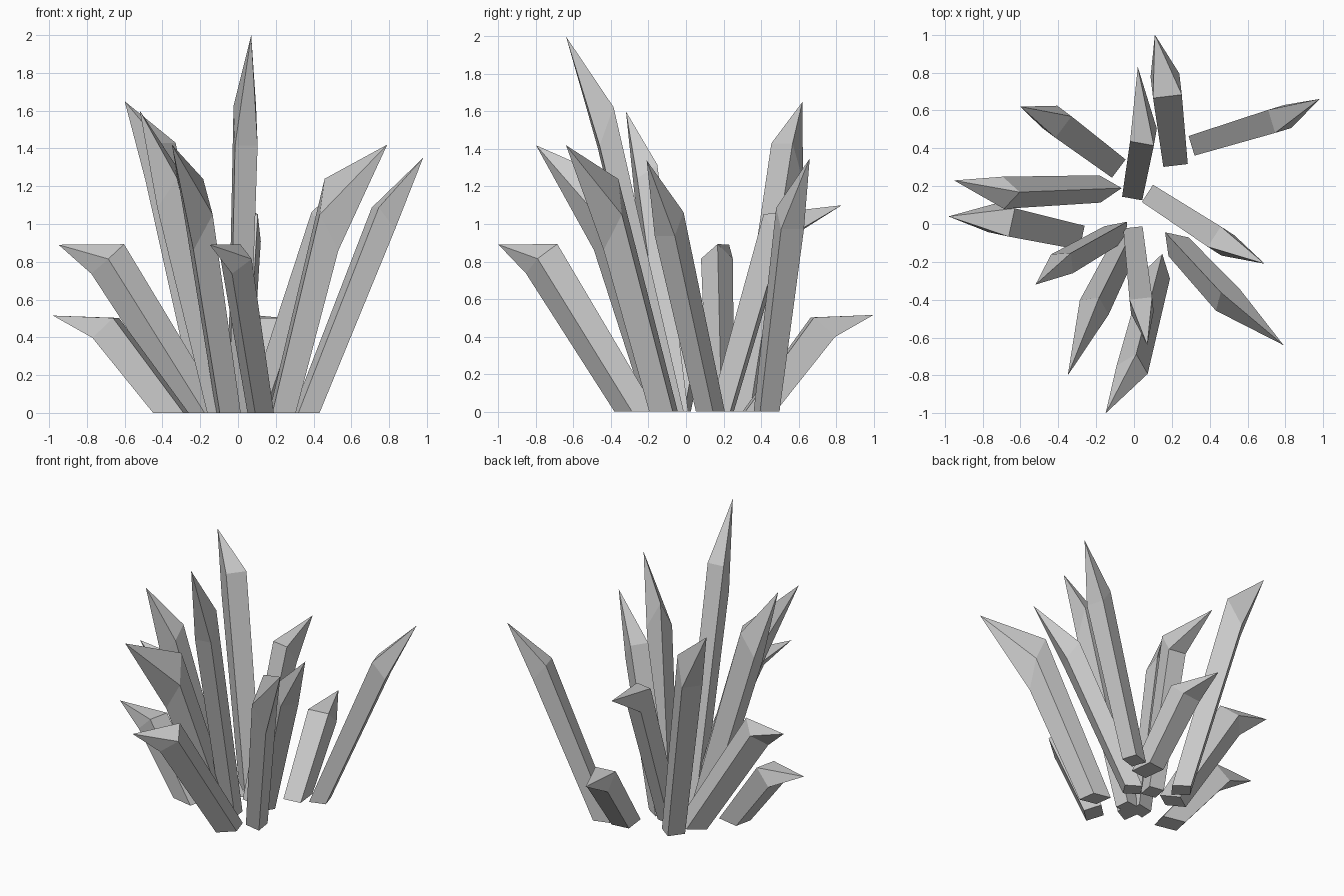
import bpy, bmesh, math
from mathutils import Vector

# base centre (x, y), shoulder centre, tip, radius, ridge spin, shoulder slope
CRYSTALS = [
    ((-0.18, 0.185), (-0.69, 0.165, 0.815), (-0.95, 0.23, 0.89), 0.10, 0, 0.02),
    ((0.12, -0.27), (-0.01, -0.77, 0.815), (-0.15, -1.0, 0.89), 0.10, 0, 0.02),
    ((-0.355, -0.055), (-0.70, 0.02, 0.45), (-0.98, 0.04, 0.515), 0.108, 45, 0.01),
    ((0.21, 0.39), (0.17, 0.73, 0.45), (0.11, 1.0, 0.515), 0.108, 45, 0.01),
    ((-0.05, -0.12), (-0.21, -0.44, 1.05), (-0.35, -0.80, 1.42), 0.10, 0, 0.16),
    ((0.235, -0.12), (0.495, -0.40, 1.05), (0.79, -0.64, 1.42), 0.10, 0, 0.16),
    ((0.0, -0.07), (0.04, -0.43, 1.52), (0.07, -0.64, 2.0), 0.085, 45, 0.13),
    ((-0.10, -0.05), (-0.38, -0.21, 1.20), (-0.52, -0.32, 1.60), 0.09, 20, 0.10),
    ((-0.13, 0.33), (-0.41, 0.54, 1.33), (-0.60, 0.62, 1.65), 0.10, 45, 0.12),
    ((0.36, 0.43), (0.77, 0.555, 1.03), (0.98, 0.66, 1.35), 0.09, 45, 0.05),
    ((0.12, 0.13), (0.46, -0.09, 1.0), (0.69, -0.21, 1.34), 0.09, 45, 0.06),
    ((0.0, 0.19), (0.05, 0.47, 0.98), (0.02, 0.83, 1.10), 0.09, 45, 0.08),
]


def crystal(index, base, shoulder, tip, radius, spin, slope):
    foot, neck = Vector((*base, 0)), Vector(shoulder)
    axis = (neck - foot).normalized()
    up = (Vector((0, 0, 1)) - axis * axis.z).normalized()
    side = axis.cross(up)
    bm = bmesh.new()
    low, high = [], []
    for k in range(4):
        a = math.radians(spin + 90 * k)
        ridge = 1.0 if spin == 45 else 1.15
        off = (up * math.cos(a) * ridge + side * math.sin(a) * (2 - ridge)) * radius
        # foot corner slides along the axis to the ground
        p = foot + off * 0.85
        low.append(bm.verts.new(p - axis * (p.z / axis.z)))
        high.append(bm.verts.new(neck + off + axis * slope * math.cos(a)))
    point = bm.verts.new(tip)
    bm.faces.new(low[::-1])
    for k in range(4):
        n = (k + 1) % 4
        bm.faces.new((low[k], low[n], high[n], high[k]))
        bm.faces.new((high[k], high[n], point))
    bmesh.ops.recalc_face_normals(bm, faces=bm.faces)
    name = f"crystal_{index:02d}"
    mesh = bpy.data.meshes.new(name)
    bm.to_mesh(mesh)
    bm.free()
    bpy.context.collection.objects.link(bpy.data.objects.new(name, mesh))


# cluster of pointed four-sided shards
for i, spec in enumerate(CRYSTALS, 1):
    crystal(i, *spec)
